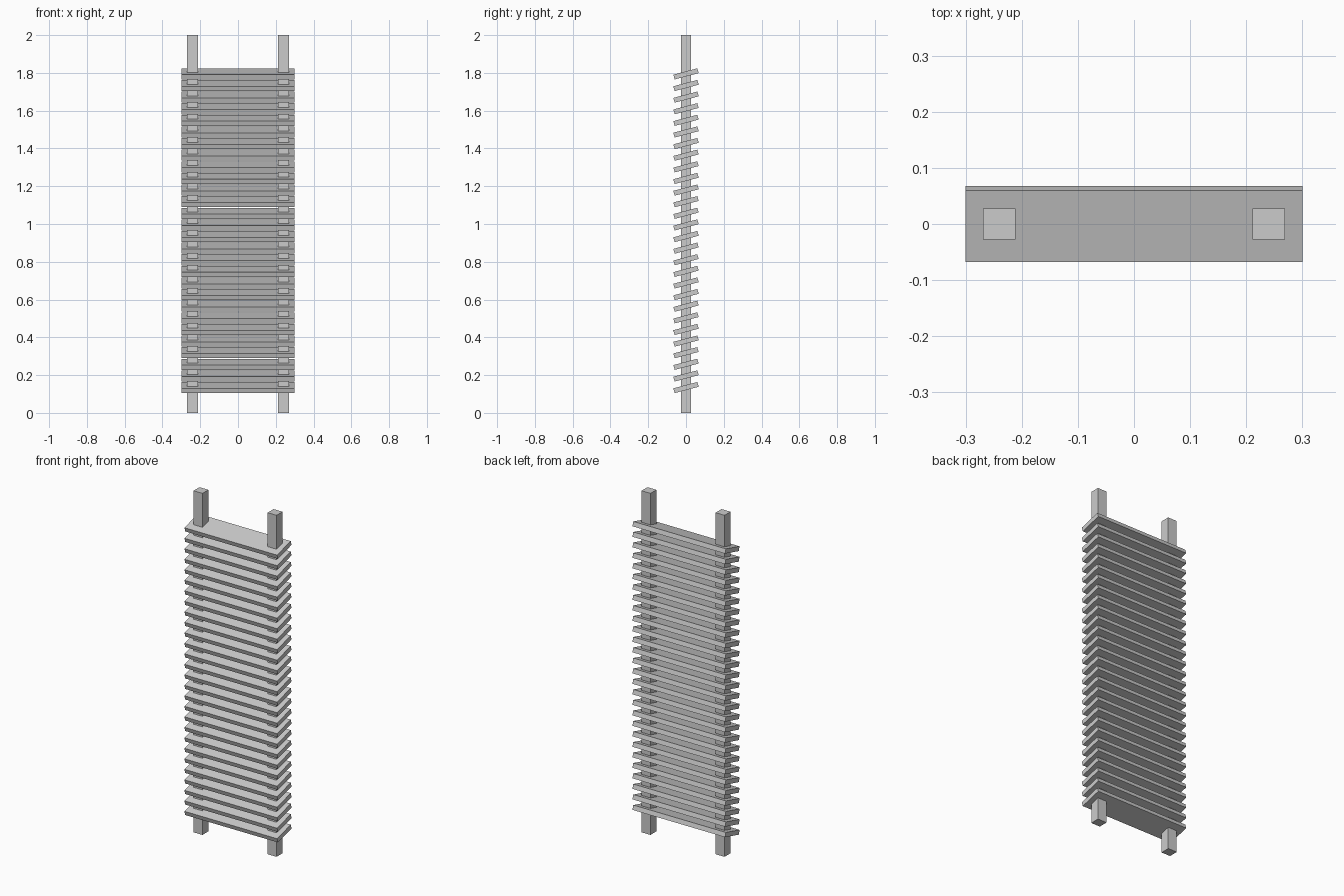
import bpy, bmesh

if "Cube" in bpy.data.objects:
    bpy.data.objects.remove(bpy.data.objects["Cube"])

POST_X, POST_W, POST_D, HEIGHT = 0.24, 0.058, 0.0545, 2.0
SLATS, FIRST_Z, PITCH = 28, 0.105, 0.0615


def extruded(name, profile, axis, start, end):
    """Extrude a closed 3D profile; axis is 0 for x or 2 for z."""
    bm = bmesh.new()
    verts = []
    for p in profile:
        co = list(p)
        co.insert(axis, start)
        verts.append(bm.verts.new(co))
    face = bm.faces.new(verts)
    res = bmesh.ops.extrude_face_region(bm, geom=[face])
    for v in res["geom"]:
        if isinstance(v, bmesh.types.BMVert):
            v.co[axis] = end
    bmesh.ops.recalc_face_normals(bm, faces=bm.faces[:])
    mesh = bpy.data.meshes.new(name)
    bm.to_mesh(mesh)
    bm.free()
    obj = bpy.data.objects.new(name, mesh)
    bpy.context.collection.objects.link(obj)
    return obj


# Two square posts, mirrored across x
x0, x1, y = POST_X - POST_W / 2, POST_X + POST_W / 2, POST_D / 2
posts = extruded("posts", [(x0, -y), (x1, -y), (x1, y), (x0, y)], 2, 0, HEIGHT)
posts.modifiers.new("Mirror", 'MIRROR').use_axis[0] = True

# Tilted slats, higher at the back, stacked up the posts
section = [(-0.0675, 0.0250), (0.0595, 0.0585), (0.0675, 0.0335), (-0.0595, 0.0)]
slats = extruded("slats", section, 0, -0.3, 0.3)
slats.location.z = FIRST_Z
stack = slats.modifiers.new("Stack", 'ARRAY')
stack.count = SLATS
stack.use_relative_offset = False
stack.use_constant_offset = True
stack.constant_offset_displace = (0, 0, PITCH)
